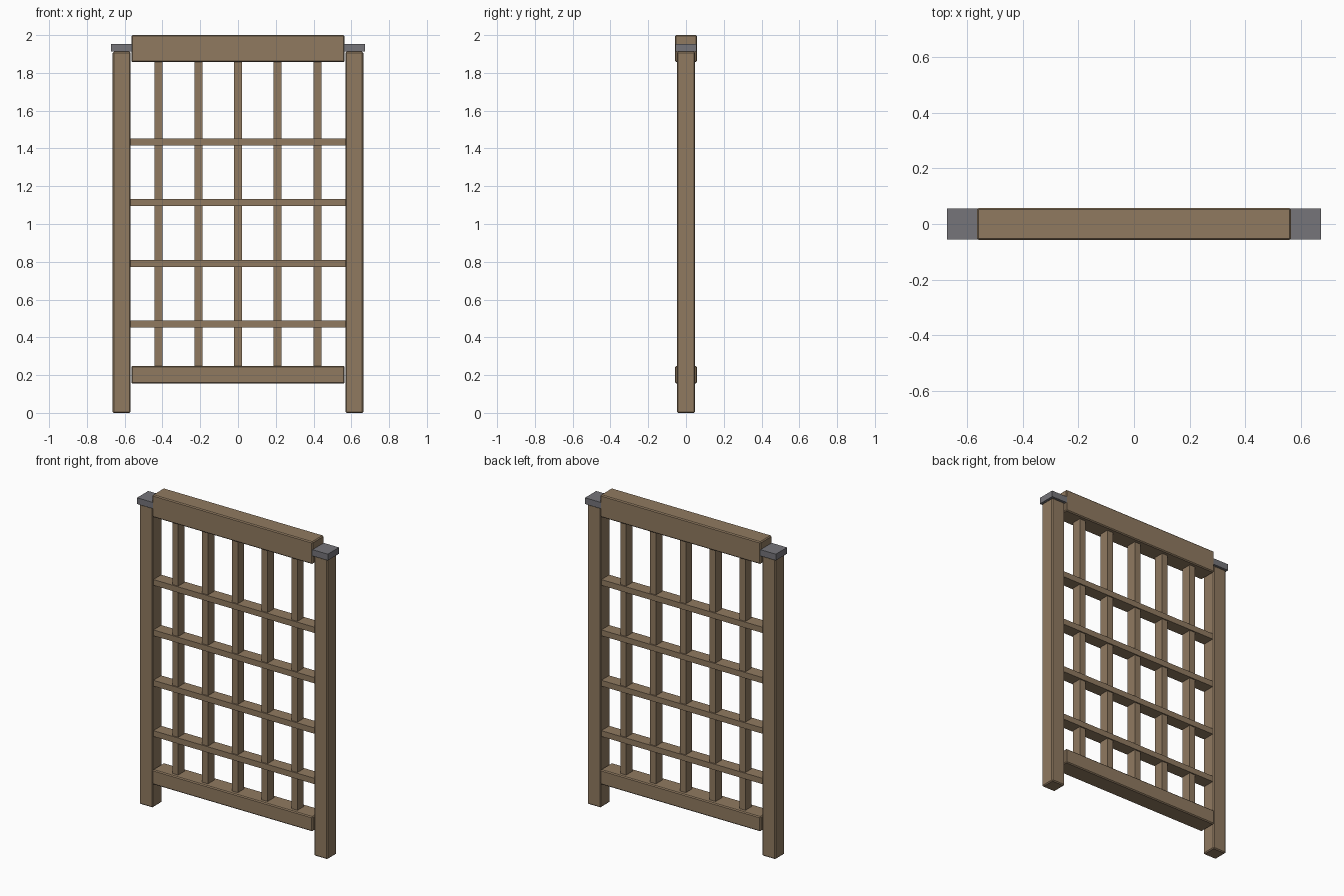
import bpy

if "Cube" in bpy.data.objects:
    bpy.data.objects.remove(bpy.data.objects["Cube"], do_unlink=True)


def make_material(name, rgb):
    mat = bpy.data.materials.new(name)
    mat.use_nodes = True
    mat.diffuse_color = (*rgb, 1)
    mat.node_tree.nodes["Principled BSDF"].inputs["Base Color"].default_value = (*rgb, 1)
    return mat


wood = make_material("weathered_wood", (0.28, 0.195, 0.118))
metal = make_material("grey_metal", (0.18, 0.178, 0.195))


def box(name, centre, size, mat, bevel=0):
    bpy.ops.mesh.primitive_cube_add(size=1, location=centre)
    obj = bpy.context.object
    obj.name = name
    obj.scale = size
    bpy.ops.object.transform_apply(location=False, rotation=False, scale=True)
    obj.data.materials.append(mat)
    if bevel:
        mod = obj.modifiers.new("Softened edges", "BEVEL")
        mod.width = bevel
        mod.segments = 1
    return obj


# Posts with flat caps
POST_X = 0.616
for side, sign in (("left", 1), ("right", -1)):
    box(f"{side}_post", (sign * POST_X, 0, 0.956), (0.095, 0.095, 1.912), wood, 0.006)
    box(f"{side}_post_cap", (sign * POST_X, 0, 1.932), (0.113, 0.113, 0.04), metal)

# Top and bottom rails
box("top_rail", (0, 0, 1.929), (1.13, 0.116, 0.142), wood, 0.006)
box("bottom_rail", (0, 0, 0.202), (1.13, 0.116, 0.094), wood, 0.006)

# Upright lattice slats
for i in range(5):
    box(f"upright_slat_{i + 1}", ((i - 2) * 0.21, 0, 1.055), (0.042, 0.064, 1.65), wood)

# Cross lattice slats
for i in range(4):
    box(f"cross_slat_{i + 1}", (0, 0, 0.471 + i * 0.321), (1.145, 0.08, 0.037), wood)
